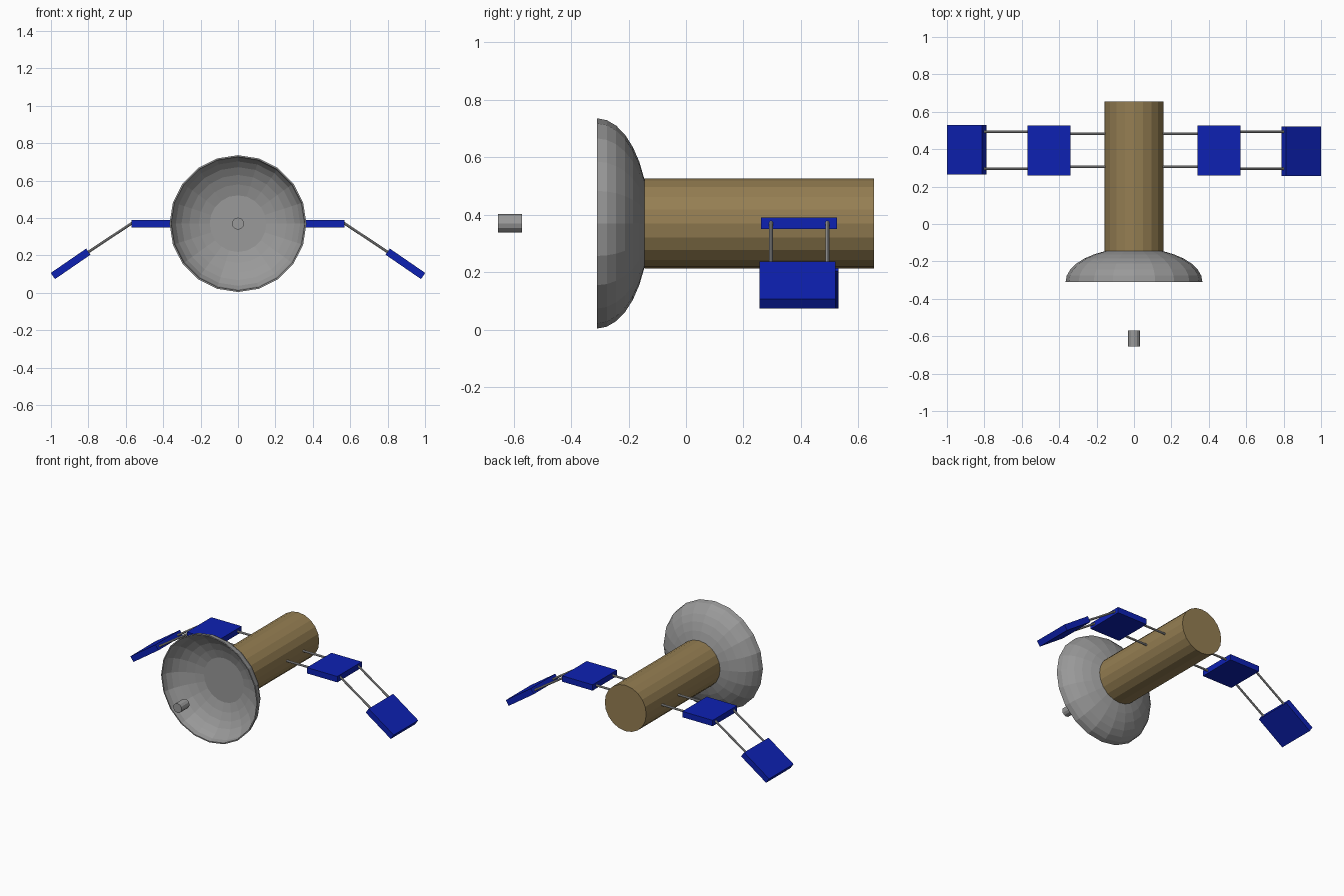
import bpy, bmesh
from math import sin, cos, pi, radians
from mathutils import Vector, Matrix

if "Cube" in bpy.data.objects:
    bpy.data.objects.remove(bpy.data.objects["Cube"], do_unlink=True)

AXIS_Z = 0.37
SIDES = 20


def material(name, color):
    m = bpy.data.materials.new(name)
    m.use_nodes = True
    m.diffuse_color = (*color, 1)
    m.node_tree.nodes["Principled BSDF"].inputs["Base Color"].default_value = (*color, 1)
    return m


gold = material("gold foil", (0.30, 0.21, 0.085))
grey = material("dish grey", (0.32, 0.32, 0.32))
blue = material("solar blue", (0.004, 0.015, 0.45))
silver = material("rod silver", (0.45, 0.45, 0.45))


def finish(name, bm, mat):
    bmesh.ops.recalc_face_normals(bm, faces=bm.faces)
    me = bpy.data.meshes.new(name)
    bm.to_mesh(me)
    bm.free()
    me.materials.append(mat)
    ob = bpy.data.objects.new(name, me)
    bpy.context.collection.objects.link(ob)
    return ob


def rod(name, start, end, radius, sides, mat):
    a, b = Vector(start), Vector(end)
    turn = (b - a).to_track_quat("Z", "Y").to_matrix().to_4x4()
    bm = bmesh.new()
    bmesh.ops.create_cone(bm, cap_ends=True, segments=sides, radius1=radius,
                          radius2=radius, depth=(b - a).length,
                          matrix=Matrix.Translation((a + b) / 2) @ turn)
    return finish(name, bm, mat)


def panel(name, center, tilt):
    size = Matrix.Diagonal((0.23, 0.265, 0.04, 1))
    bm = bmesh.new()
    bmesh.ops.create_cube(bm, size=1, matrix=Matrix.Translation(center)
                          @ Matrix.Rotation(tilt, 4, "Y") @ size)
    return finish(name, bm, blue)


def lathe(name, profile, mat):
    """Revolve (radius, y) points about the body axis and cap both ends."""
    bm = bmesh.new()
    rings = []
    for r, y in profile:
        rings.append([bm.verts.new((r * cos(2 * pi * i / SIDES), y,
                                    AXIS_Z + r * sin(2 * pi * i / SIDES)))
                      for i in range(SIDES)])
    for a, b in zip(rings, rings[1:]):
        for i in range(SIDES):
            j = (i + 1) % SIDES
            bm.faces.new((a[i], a[j], b[j], b[i]))
    bm.faces.new(rings[0])
    bm.faces.new(rings[-1])
    return finish(name, bm, mat)


# Body and the feed floating before the dish
rod("body", (0, -0.145, AXIS_Z), (0, 0.655, AXIS_Z), 0.157, SIDES, gold)
rod("feed_horn", (0, -0.655, AXIS_Z), (0, -0.57, AXIS_Z), 0.032, 12, grey)


# Hollow dish: outer wall to the rim, then back down the inner wall
def bowl(radius, depth, steps=6):
    angles = [radians(65) * k / steps for k in range(steps + 1)]
    return [(radius * cos(t), -0.31 + depth * sin(t)) for t in angles]


lathe("dish", bowl(0.366, 0.182)[::-1] + bowl(0.358, 0.174), grey)

# Solar wings
for side, s in (("left", 1), ("right", -1)):
    panel(side + "_inner_panel", (s * 0.455, 0.393, AXIS_Z), 0)
    panel(side + "_outer_panel", (s * 0.895, 0.393 - s * 0.005, 0.155), s * radians(34.5))
    for place, y_in, y_out in (("front", 0.305, 0.296), ("rear", 0.483, 0.492)):
        rod(f"{side}_{place}_inner_rod", (s * 0.13, y_in, AXIS_Z),
            (s * 0.36, y_in, AXIS_Z), 0.007, 10, silver)
        rod(f"{side}_{place}_outer_rod", (s * 0.565, y_out, 0.374),
            (s * 0.81, y_out, 0.212), 0.007, 10, silver)
